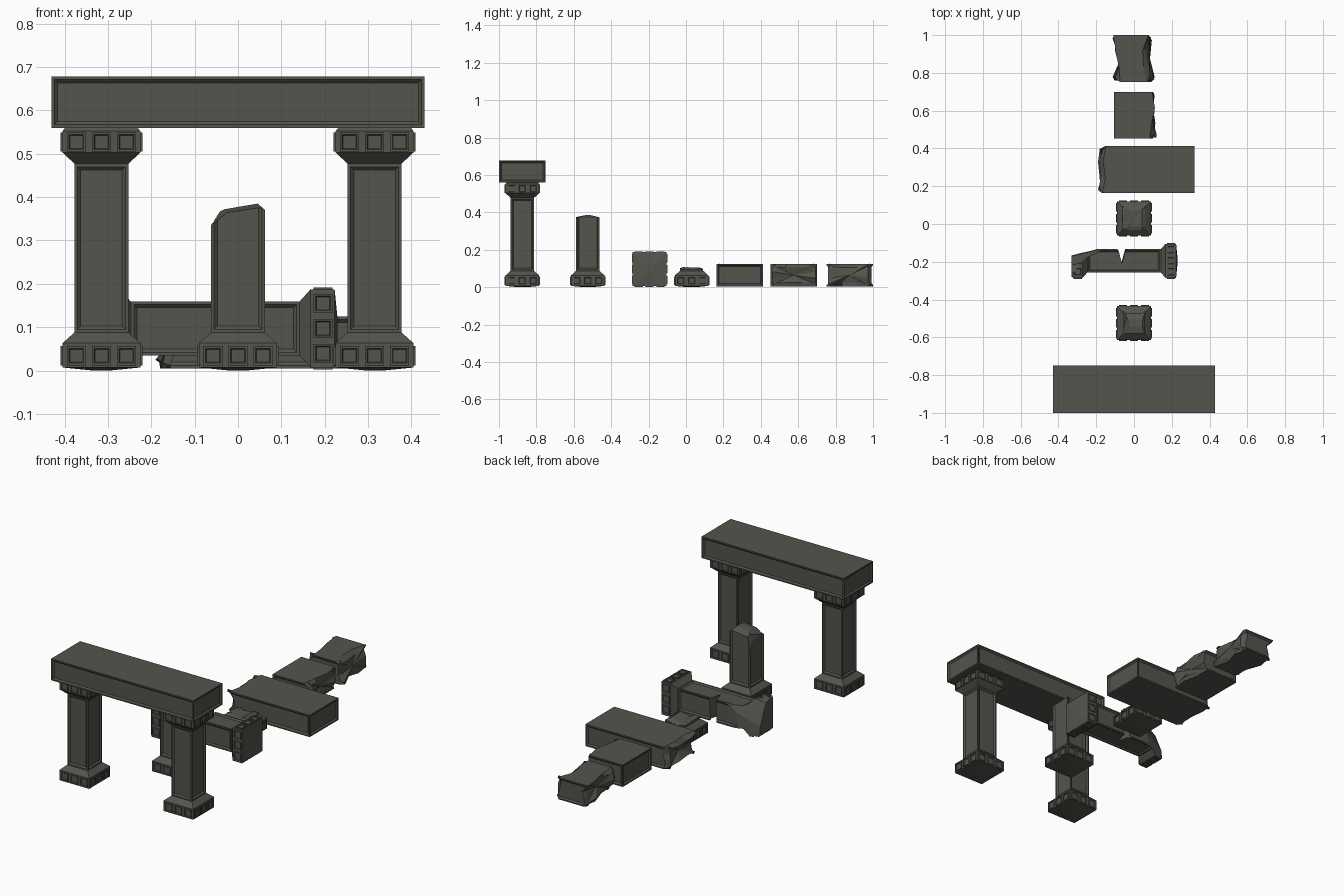
import bpy, bmesh, math
from mathutils import Vector, Matrix, noise

if "Cube" in bpy.data.objects:
    bpy.data.objects.remove(bpy.data.objects["Cube"])

stone = bpy.data.materials.new("dark grey-green stone")
stone.diffuse_color = (0.085, 0.09, 0.073, 1)
stone.use_nodes = True
stone.node_tree.nodes["Principled BSDF"].inputs["Base Color"].default_value = stone.diffuse_color


def finish(bm, name, matrix=Matrix()):
    bmesh.ops.recalc_face_normals(bm, faces=bm.faces)
    bm.transform(matrix)
    me = bpy.data.meshes.new(name)
    bm.to_mesh(me)
    bm.free()
    me.materials.append(stone)
    ob = bpy.data.objects.new(name, me)
    bpy.context.collection.objects.link(ob)
    return ob


def panel(bm, faces, border=0.01, slope=0.01, depth=-0.007):
    """Recessed panel with a flat frame."""
    for f in faces:
        bmesh.ops.inset_individual(bm, faces=[f], thickness=border)
        bmesh.ops.inset_individual(bm, faces=[f], thickness=slope, depth=depth)


def box(bm, lo, hi):
    lo, hi = Vector(lo), Vector(hi)
    m = Matrix.Translation((lo + hi) / 2) @ Matrix.Diagonal((*(hi - lo), 1))
    vs = bmesh.ops.create_cube(bm, size=1, matrix=m)["verts"]
    return list({f for v in vs for f in v.link_faces})


def cut(bm, co, no):
    """Slice off everything on the normal's side and cap it."""
    geom = bm.verts[:] + bm.edges[:] + bm.faces[:]
    r = bmesh.ops.bisect_plane(bm, geom=geom, plane_co=co, plane_no=no, clear_outer=True)
    edges = [e for e in r["geom_cut"] if isinstance(e, bmesh.types.BMEdge)]
    return bmesh.ops.holes_fill(bm, edges=edges, sides=0)["faces"]


def break_end(bm, co, no, bulge=0.03, rough=0.03, seed=0.0):
    """Slice, then turn the cap into a bulging faceted fracture."""
    no = Vector(no).normalized()
    for cap in cut(bm, co, no):
        long_edges = [e for e in cap.edges if e.calc_length() > 0.03]
        bmesh.ops.bisect_edges(bm, edges=long_edges, cuts=2)
        rim = list(cap.verts)
        bmesh.ops.inset_individual(bm, faces=[cap], thickness=0.02)
        ring = list(cap.verts)
        poke = bmesh.ops.poke(bm, faces=[cap])["verts"]
        for vs, push in ((rim, 0), (ring, bulge), (poke, bulge * 0.6)):
            for v in vs:
                n = noise.noise(v.co * 17 + Vector((seed, seed * 2, 3.3)))
                v.co += no * (push + rough * n)


def column():
    """Square column along z with studded base and capital."""
    bm = bmesh.new()
    prof = [(.02, 0), (.09, .007), (.09, .063), (.062, .088),
            (.062, .477), (.09, .503), (.09, .552), (.084, .56)]
    rings = [[bm.verts.new((sx * h, sy * h, z)) for sx, sy in ((-1, -1), (1, -1), (1, 1), (-1, 1))]
             for h, z in prof]
    bm.faces.new(rings[0][::-1])
    bm.faces.new(rings[-1])
    shaft = []
    for k in range(len(rings) - 1):
        a, b = rings[k], rings[k + 1]
        for i in range(4):
            j = (i + 1) % 4
            f = bm.faces.new((a[i], a[j], b[j], b[i]))
            if k == 3:
                shaft.append(f)
    bm.normal_update()
    panel(bm, shaft)
    # three raised studs per side on base and capital
    for z in (.012, .505):
        for side in range(4):
            for x in (-.058, 0, .058):
                faces = box(bm, (x - .022, -.095, z), (x + .022, -.088, z + .044))
                bm.normal_update()
                front = [f for f in faces if f.normal.y < -.9]
                panel(bm, front, .007, .003, -.004)
                vs = list({v for f in faces for v in f.verts} | {v for v in front[0].verts})
                extra = {v for q in vs for e in q.link_edges for v in e.verts}
                extra |= {v for q in list(extra) for e in q.link_edges for v in e.verts}
                bmesh.ops.rotate(bm, verts=list(extra), cent=(0, 0, 0),
                                 matrix=Matrix.Rotation(side * math.pi / 2, 3, 'Z'))
    return bm


def beam(x0, x1, y0, y1, z0=.005, z1=.125):
    """Lintel block with panels on the four upright sides."""
    bm = bmesh.new()
    faces = box(bm, (x0, y0, z0), (x1, y1, z1))
    bm.normal_update()
    panel(bm, [f for f in faces if abs(f.normal.z) < .5])
    return bm


# intact gateway
finish(beam(-.43, .43, -1, -.75, .56, .678), "gate_lintel")
for side, x in (("left", -.315), ("right", .315)):
    finish(column(), "gate_column_" + side, Matrix.Translation((x, -.875, 0)))

# standing column with a worn, broken top
bm = column()
for co, no in (((-.05, 0, .352), (-.95, .1, .32)), ((-.035, 0, .366), (-.45, -.1, .6)),
               ((.045, 0, .385), (-.17, .0, 1)), ((.05, 0, .381), (.6, 0, .7)),
               ((0, .02, .377), (-.15, .3, 1)), ((0, -.02, .377), (-.15, -.25, 1))):
    cut(bm, co, no)
finish(bm, "broken_column", Matrix.Translation((0, -.525, 0)))

# fallen column: base to the right, capital chipped away at the back
fall = Matrix.Translation((.23, -.195, .097)) @ Matrix.Rotation(-math.pi / 2, 4, 'Y')
bm = column()
cut(bm, (0, .062, .41), (.06, .95, .25))
cut(bm, (0, .035, .50), (.35, .8, .35))
cut(bm, (.075, 0, .545), (.8, .25, .35))
fallen = finish(bm, "fallen_column", fall)

# wedge-shaped crack in the back of the fallen shaft
bm = bmesh.new()
tri = [bm.verts.new((x, y, 0)) for x, y in ((-.105, -.11), (-.085, -.15), (-.07, -.21), (-.042, -.11))]
f = bm.faces.new(tri)
top = bmesh.ops.extrude_face_region(bm, geom=[f])["geom"]
bmesh.ops.translate(bm, vec=(.008, 0, .2), verts=[v for v in top if isinstance(v, bmesh.types.BMVert)])
crack = finish(bm, "crack_cutter")
crack.hide_render = True
crack.hide_viewport = True
mod = fallen.modifiers.new("crack", 'BOOLEAN')
mod.operation, mod.object, mod.solver = 'DIFFERENCE', crack, 'EXACT'
mod.use_self = True

# column stump
bm = column()
break_end(bm, (0, 0, .094), (0, 0, 1), .008, .012, 1.7)
finish(bm, "column_stump", Matrix.Translation((0, .03, 0)))

# broken lintel pieces
bm = beam(-.4, .32, .163, .412)
break_end(bm, (-.145, 0, 0), (-1, 0, 0), .025, .03, 4.1)
finish(bm, "lintel_piece_long")

bm = beam(-.107, .4, .452, .70)
break_end(bm, (.097, 0, 0), (1, 0, 0), .005, .03, 7.3)
finish(bm, "lintel_piece_end")

bm = beam(-.4, .4, .752, 1.0)
break_end(bm, (-.075, 0, 0), (-1, 0, 0), .012, .04, 2.2)
break_end(bm, (.072, 0, 0), (1, 0, 0), .012, .04, 5.9)
finish(bm, "lintel_piece_middle")
